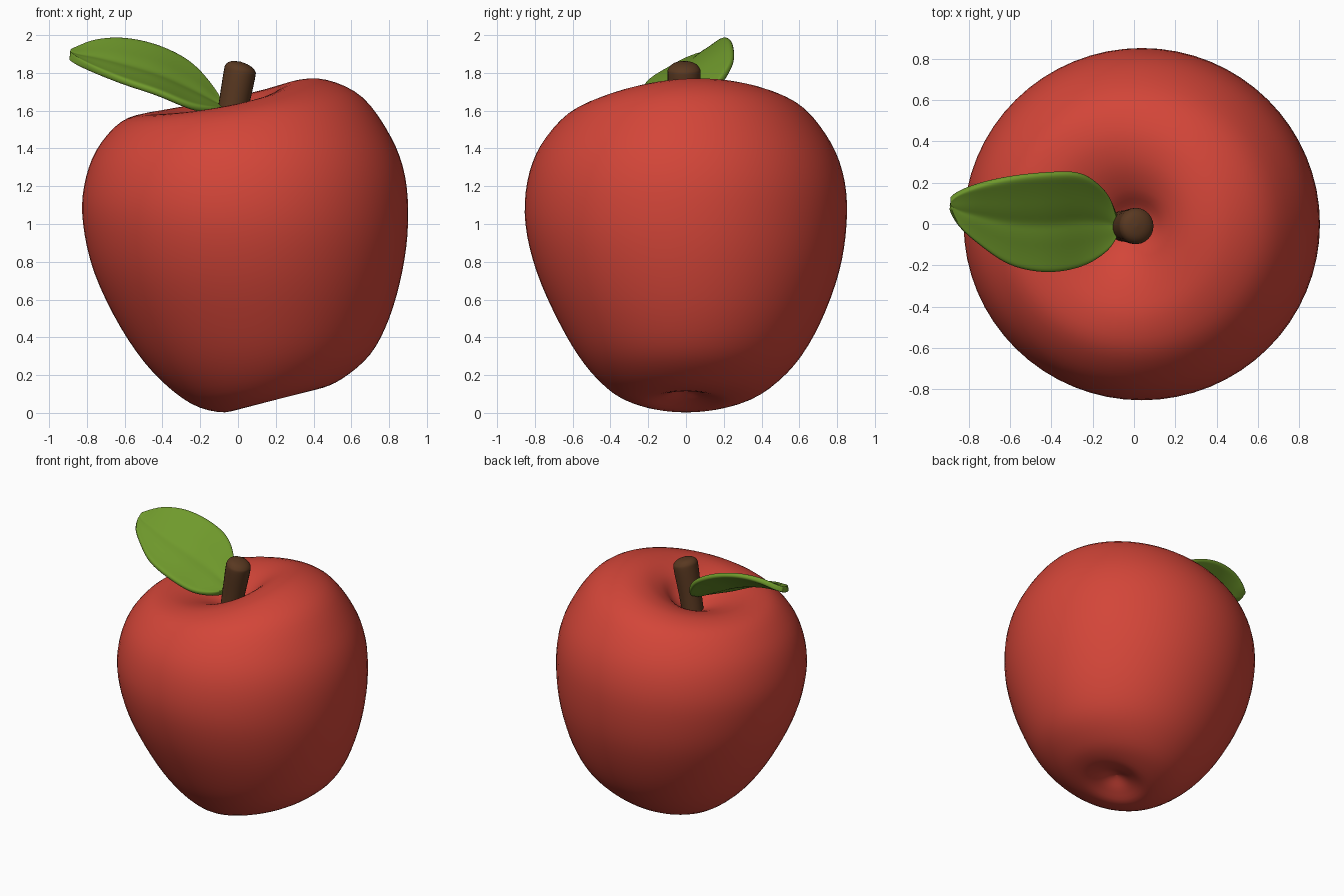
import bpy, bmesh
from math import sin, cos, pi

if "Cube" in bpy.data.objects:
    bpy.data.objects.remove(bpy.data.objects["Cube"])


def spline(rows, steps):
    """Catmull-Rom refinement of a list of equal-length tuples."""
    out = []
    for i in range(len(rows) - 1):
        quad = zip(rows[max(i - 1, 0)], rows[i], rows[i + 1], rows[min(i + 2, len(rows) - 1)])
        quad = list(quad)
        for s in range(steps):
            t = s / steps
            out.append([b + .5 * t * (c - a + t * (2*a - 5*b + 4*c - d + t * (3*(b - c) + d - a)))
                        for a, b, c, d in quad])
    return out + [list(rows[-1])]


def finish(name, bm, color):
    bmesh.ops.recalc_face_normals(bm, faces=bm.faces)
    for f in bm.faces:
        f.smooth = True
    me = bpy.data.meshes.new(name)
    bm.to_mesh(me)
    bm.free()
    mat = bpy.data.materials.new(name)
    mat.diffuse_color = (*color, 1)
    mat.use_nodes = True
    mat.node_tree.nodes["Principled BSDF"].inputs["Base Color"].default_value = mat.diffuse_color
    me.materials.append(mat)
    ob = bpy.data.objects.new(name, me)
    bpy.context.collection.objects.link(ob)
    return ob


def loft(name, rows, steps, n, color):
    """Closed body from tilted rings: xL, xR, zL, zR, half depth, y centre, front dip."""
    bm = bmesh.new()
    rings = []
    for xl, xr, zl, zr, ry, cy, dip in spline(rows, steps):
        ring = []
        for k in range(n):
            c, s = cos(2 * pi * k / n), sin(2 * pi * k / n)
            ring.append(bm.verts.new(((xl + xr) / 2 + (xr - xl) / 2 * c, cy + ry * s,
                                      (zl + zr) / 2 + (zr - zl) / 2 * c + dip * (s - s * s) / 2)))
        rings.append(ring)
    for a, b in zip(rings, rings[1:]):
        for k in range(n):
            bm.faces.new((a[k], a[(k + 1) % n], b[(k + 1) % n], b[k]))
    bm.faces.new(rings[0])
    bm.faces.new(rings[-1])
    return finish(name, bm, color)


# Lopsided fruit body with a dimple at both ends
loft("apple_body", [
    (.155, .165, .13, .13, .005, 0, 0),
    (.12, .21, .11, .13, .045, 0, 0),
    (.04, .30, .05, .115, .13, 0, 0),
    (-.07, .42, .003, .125, .24, 0, 0),
    (-.25, .55, .05, .18, .40, .01, 0),
    (-.45, .70, .215, .31, .56, .02, 0),
    (-.62, .80, .45, .50, .69, .02, 0),
    (-.76, .87, .74, .75, .80, .01, 0),
    (-.82, .90, 1.0, 1.0, .85, 0, 0),
    (-.815, .885, 1.2, 1.25, .84, 0, 0),
    (-.75, .81, 1.39, 1.46, .77, 0, .01),
    (-.62, .66, 1.54, 1.67, .63, 0, .03),
    (-.47, .47, 1.585, 1.762, .47, 0, .04),
    (-.32, .30, 1.57, 1.755, .31, 0, .04),
    (-.17, .17, 1.52, 1.68, .17, 0, .02),
    (-.08, .09, 1.47, 1.57, .08, 0, 0),
    (-.005, .005, 1.47, 1.48, .005, 0, 0),
], 4, 64, (.65, .06, .04))

# Short leaning stem with a rounded top
loft("stem", [
    (-.13, .01, 1.44, 1.41, .075, -.01, 0),
    (-.105, .05, 1.62, 1.59, .078, -.01, 0),
    (-.077, .09, 1.80, 1.77, .088, -.01, 0),
    (-.065, .09, 1.845, 1.81, .08, -.01, 0),
    (-.035, .06, 1.862, 1.84, .05, -.01, 0),
    (.01, .015, 1.86, 1.859, .003, -.01, 0),
], 4, 24, (.10, .04, .015))

# Leaf: stations of x, back edge (y, z), front edge (y, z), slightly cupped
bm = bmesh.new()
lines = []
for x, yb, zb, yf, zf in spline([
    (-.08, .03, 1.63, -.05, 1.60),
    (-.13, .15, 1.71, -.13, 1.60),
    (-.25, .245, 1.85, -.205, 1.62),
    (-.42, .25, 1.94, -.235, 1.69),
    (-.60, .23, 1.98, -.20, 1.75),
    (-.75, .195, 1.97, -.10, 1.81),
    (-.85, .155, 1.93, -.01, 1.86),
    (-.89, .12, 1.91, .07, 1.89),
], 3):
    w = yb - yf
    line = []
    for j in range(13):
        t = j / 12
        u = abs(2 * t - 1)
        z = zb + (zf - zb) * t - .06 * w * (1 - u * u) - .03 * w * max(0, 1 - 4 * u)
        line.append(bm.verts.new((x, yb - w * t, z)))
    lines.append(line)
for a, b in zip(lines, lines[1:]):
    for j in range(12):
        bm.faces.new((a[j], a[j + 1], b[j + 1], b[j]))
leaf = finish("leaf", bm, (.16, .32, .025))
mod = leaf.modifiers.new("thickness", 'SOLIDIFY')
mod.thickness = .04
mod.offset = 0
mod = leaf.modifiers.new("smooth", 'SUBSURF')
mod.levels = mod.render_levels = 2
